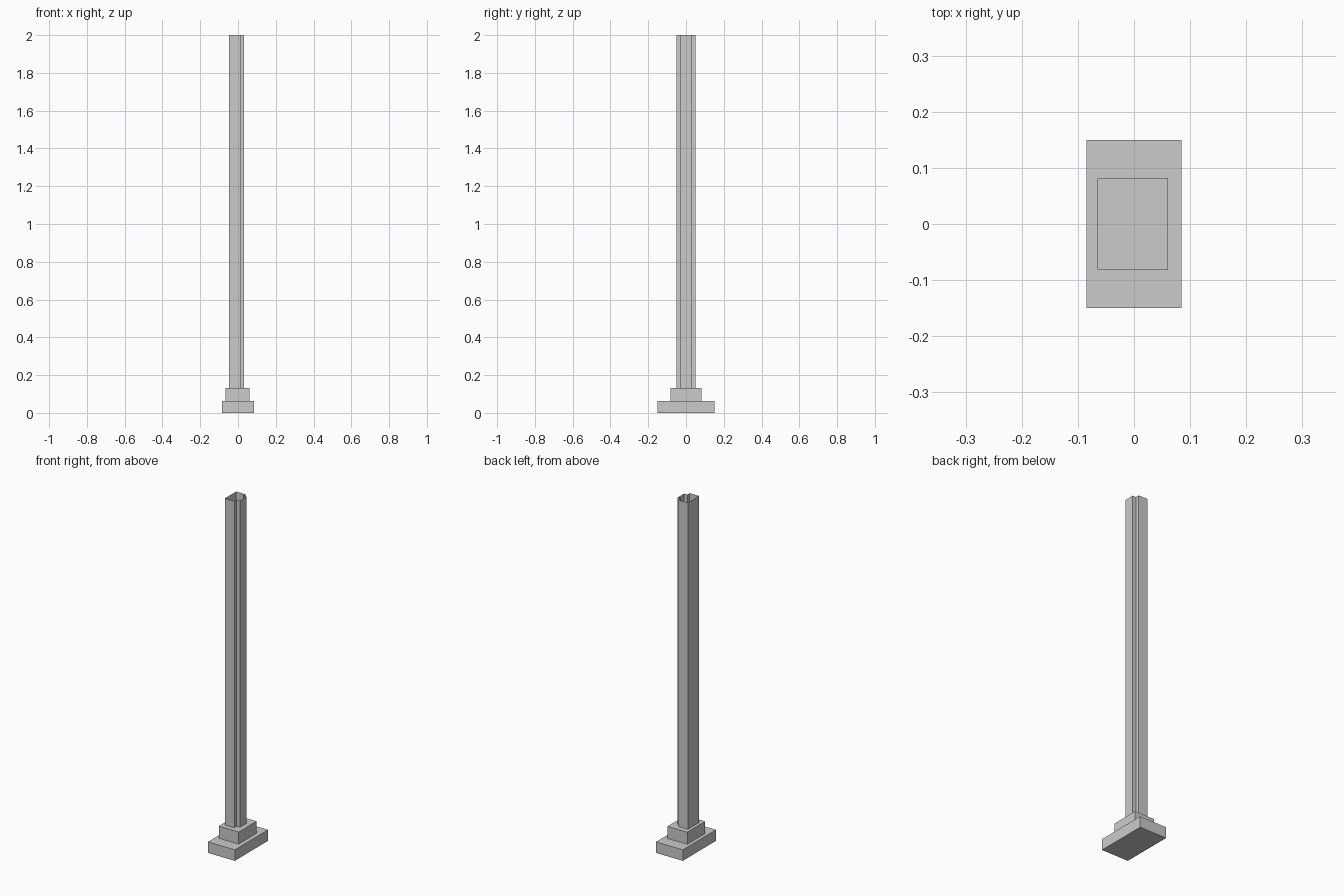
import bpy, bmesh

if "Cube" in bpy.data.objects:
    bpy.data.objects.remove(bpy.data.objects["Cube"])


def prism(name, outline, z0, z1, capped=True):
    """Extrude a counter-clockwise outline from z0 to z1."""
    bm = bmesh.new()
    low = [bm.verts.new((x, y, z0)) for x, y in outline]
    high = [bm.verts.new((x, y, z1)) for x, y in outline]
    n = len(outline)
    for i in range(n):
        j = (i + 1) % n
        bm.faces.new((low[i], low[j], high[j], high[i]))
    if capped:
        bm.faces.new(low[::-1])
        bm.faces.new(high)
    mesh = bpy.data.meshes.new(name)
    bm.to_mesh(mesh)
    bm.free()
    obj = bpy.data.objects.new(name, mesh)
    bpy.context.collection.objects.link(obj)
    return obj


def rect(x0, x1, y):
    return [(x0, -y), (x1, -y), (x1, y), (x0, y)]


# Stepped foot
prism("base_plate", rect(-0.085, 0.085, 0.15), 0.0, 0.063)
prism("base_step", rect(-0.065, 0.061, 0.081), 0.063, 0.132)

# Open-topped thin sheet post, notched along both corners on the +x side
half = [(-0.047, -0.051), (0.012, -0.051), (0.012, -0.029), (0.033, -0.029)]
profile = half + [(x, -y) for x, y in reversed(half)]
prism("post", profile, 0.132, 2.0, capped=False)
